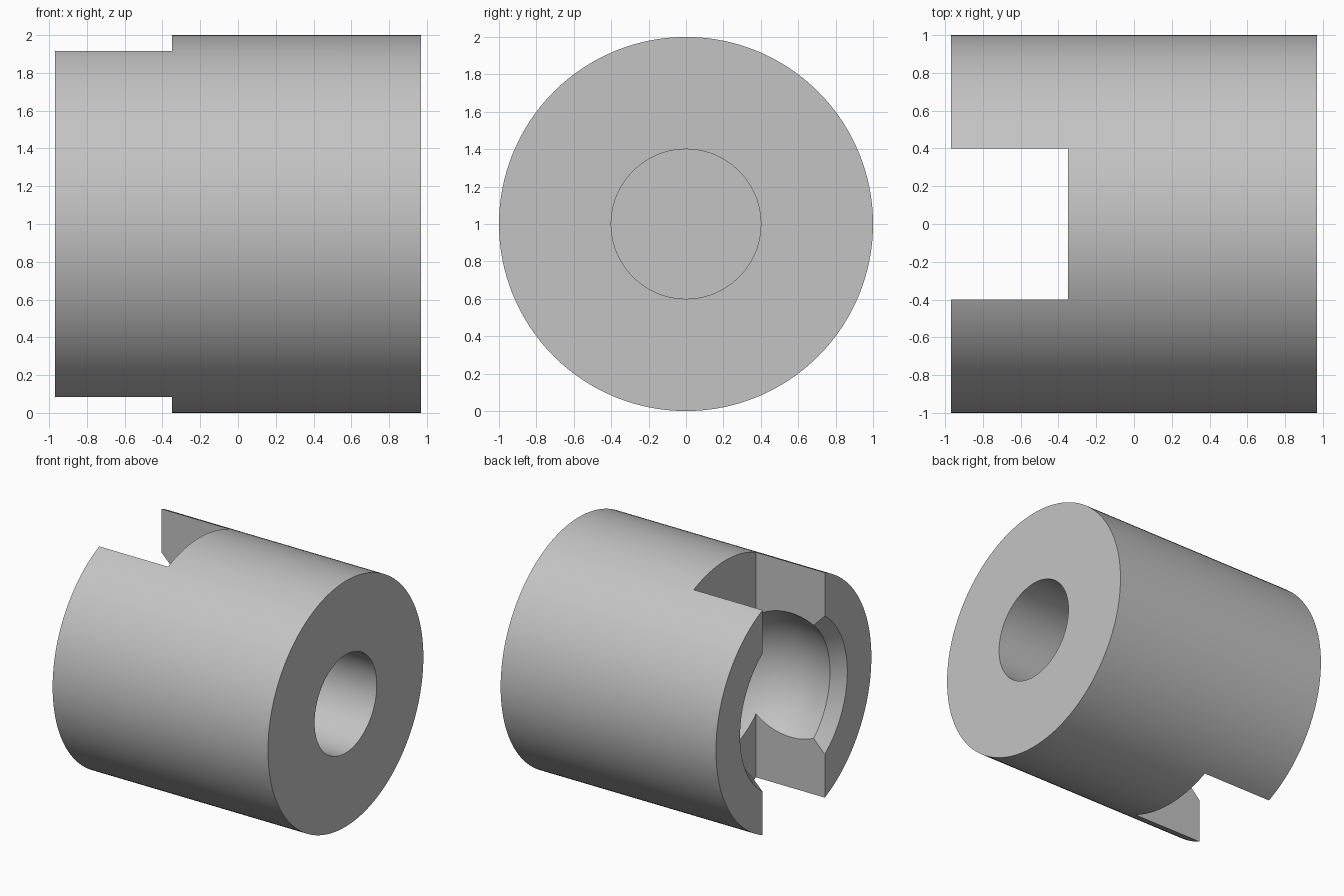
import bpy, bmesh, math
from mathutils import Vector

cube = bpy.data.objects.get("Cube")
if cube:
    bpy.data.objects.remove(cube, do_unlink=True)

# Main dimensions, axis along x
END = 0.97             # half length
SLOT_FLOOR = -0.35
SLOT_HALF = 0.4
BALL_X, BALL_R = -0.66, 0.645
NECK_X, NECK_R = -0.87, 0.61
HOLE_R, HOLE_FLOOR = 0.4, 0.25
SEGMENTS = 128

# Plain grey metal
grey = bpy.data.materials.new("grey metal")
grey.use_nodes = True
colour = (0.55, 0.55, 0.55, 1)
grey.diffuse_color = colour
grey.node_tree.nodes["Principled BSDF"].inputs["Base Color"].default_value = colour


def add_object(name, bm):
    mesh = bpy.data.meshes.new(name)
    bm.to_mesh(mesh)
    bm.free()
    obj = bpy.data.objects.new(name, mesh)
    bpy.context.collection.objects.link(obj)
    mesh.materials.append(grey)
    return obj


# Profile (x, radius): blind hole, outer wall, chamfered mouth, ball socket
profile = [(HOLE_FLOOR, 0), (HOLE_FLOOR, HOLE_R), (END, HOLE_R), (END, 1),
           (-END, 1), (-END, 0.69)]
start = math.atan2(NECK_R, NECK_X - BALL_X)
steps = 32
for i in range(steps + 1):
    a = start * (1 - i / steps)
    profile.append((BALL_X + BALL_R * math.cos(a), BALL_R * math.sin(a)))

# Turned body
bm = bmesh.new()
verts = [bm.verts.new((x, 0, r + 1)) for x, r in profile]
edges = [bm.edges.new(pair) for pair in zip(verts, verts[1:])]
bmesh.ops.spin(bm, geom=verts + edges, cent=Vector((0, 0, 1)), axis=Vector((1, 0, 0)),
               angle=math.tau, steps=SEGMENTS, use_duplicate=False)
bmesh.ops.remove_doubles(bm, verts=bm.verts[:], dist=1e-4)
bmesh.ops.recalc_face_normals(bm, faces=bm.faces[:])
body = add_object("slotted_socket_body", bm)

# Slot cutter across the open end
bm = bmesh.new()
bmesh.ops.create_cube(bm, size=1)
bmesh.ops.scale(bm, vec=(1, 2 * SLOT_HALF, 3), verts=bm.verts[:])
bmesh.ops.translate(bm, vec=(SLOT_FLOOR - 0.5, 0, 1), verts=bm.verts[:])
cutter = add_object("slot_cutter", bm)

cut = body.modifiers.new("slot", 'BOOLEAN')
cut.operation = 'DIFFERENCE'
cut.solver = 'EXACT'
cut.object = cutter
bpy.ops.object.select_all(action='DESELECT')
bpy.context.view_layer.objects.active = body
body.select_set(True)
bpy.ops.object.modifier_apply(modifier=cut.name)
bpy.data.objects.remove(cutter, do_unlink=True)

bpy.ops.object.shade_smooth_by_angle(angle=math.radians(20))
